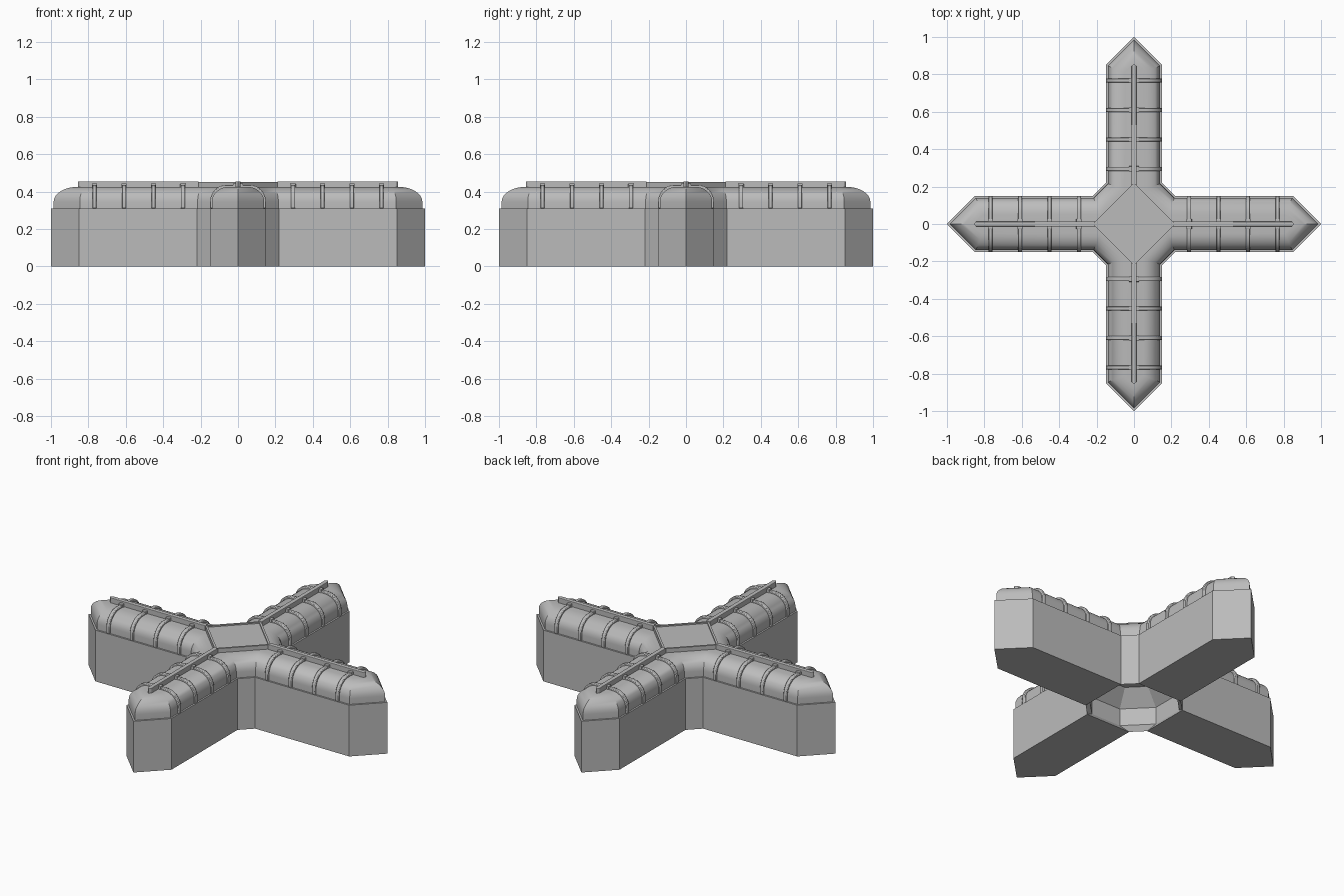
import bpy, bmesh, math
from mathutils import Matrix, Vector

cube = bpy.data.objects.get("Cube")
if cube:
    bpy.data.objects.remove(cube, do_unlink=True)

grey = bpy.data.materials.new("stone_grey")
grey.use_nodes = True
grey.diffuse_color = (0.5, 0.5, 0.5, 1)
grey.node_tree.nodes["Principled BSDF"].inputs["Base Color"].default_value = (0.5, 0.5, 0.5, 1)

W, SHOULDER, NOTCH, EAVE = 0.15, 0.85, 0.22, 0.31
TURNS = [Matrix.Rotation(k * math.pi / 2, 4, 'Z') for k in range(4)]


def footprint(d, z):
    """Cross outline with pointed arms, moved inward by d."""
    t = math.tan(math.pi / 8) * d
    arm = [(W - d, NOTCH - t), (W - d, SHOULDER - t), (0, 1 - math.sqrt(2) * d),
           (d - W, SHOULDER - t), (d - W, NOTCH - t)]
    return [m @ Vector((x, y, z)) for m in TURNS for x, y in arm]


def add_loop(bm, points):
    return [bm.verts.new(p) for p in points]


def bridge(bm, a, b):
    n = len(a)
    for i in range(n):
        j = (i + 1) % n
        bm.faces.new((a[i], a[j], b[j], b[i]))


def finish(bm, name, bevel=0, smooth=False):
    bmesh.ops.recalc_face_normals(bm, faces=bm.faces)
    mesh = bpy.data.meshes.new(name)
    bm.to_mesh(mesh)
    bm.free()
    obj = bpy.data.objects.new(name, mesh)
    bpy.context.collection.objects.link(obj)
    mesh.materials.append(grey)
    if bevel:
        mod = obj.modifiers.new("soft_edges", 'BEVEL')
        mod.width, mod.segments = bevel, 2
        mod.limit_method = 'ANGLE'
        mod.angle_limit = math.radians(40)
    if smooth:
        bpy.ops.object.select_all(action='DESELECT')
        obj.select_set(True)
        bpy.context.view_layer.objects.active = obj
        bpy.ops.object.shade_smooth_by_angle(angle=math.radians(32))
    return obj


def prism(bm, outline, z0, z1):
    a = add_loop(bm, [(x, y, z0) for x, y in outline])
    b = add_loop(bm, [(x, y, z1) for x, y in outline])
    bridge(bm, a, b)
    bm.faces.new(a[::-1])
    bm.faces.new(b)


# Walls with a ledge under the roof and a vaulted hollow below the crossing
bm = bmesh.new()
base = add_loop(bm, footprint(0, 0))
top = add_loop(bm, footprint(0, EAVE))
ledge = add_loop(bm, footprint(0.02, EAVE))
bridge(bm, base, top)
bridge(bm, top, ledge)
for k in range(4):
    bm.faces.new(base[5 * k:5 * k + 5])
ring = [v for k in range(4) for v in (base[5 * k], base[5 * k + 4])]
for apothem, z in ((0.24, 0.03), (0.24, 0.135), (0.153, 0.22)):
    r = apothem / math.cos(math.pi / 8)
    angles = [math.pi * (3 + 2 * i) / 8 for i in range(8)]
    upper = add_loop(bm, [(r * math.cos(a), r * math.sin(a), z) for a in angles])
    bridge(bm, ring, upper)
    ring = upper
bm.faces.new(ring)
finish(bm, "cross_walls")

# Rounded roof following the outline
STEPS = 8
arc = [(0.01, EAVE)]
for i in range(STEPS + 1):
    t = i / STEPS * math.pi / 2
    arc.append((0.01 + 0.09 * (1 - math.cos(t)), 0.345 + 0.08 * math.sin(t)))
bm = bmesh.new()
loops = [add_loop(bm, footprint(d, z)) for d, z in arc]
for a, b in zip(loops, loops[1:]):
    bridge(bm, a, b)
bm.faces.new(loops[-1])
finish(bm, "rounded_roof", smooth=True)

# Flat diamond plate over the crossing, with a raised edge
bm = bmesh.new()
rims = [(NOTCH, 0.41), (NOTCH, 0.45), (NOTCH - 0.017, 0.45), (NOTCH - 0.017, 0.443)]
loops = [add_loop(bm, [m @ Vector((r, 0, z)) for m in TURNS]) for r, z in rims]
for a, b in zip(loops, loops[1:]):
    bridge(bm, a, b)
bm.faces.new(loops[-1])
finish(bm, "crossing_plate")

# Ribs, ridge rails and clasps on each arm
half = [(W - d + 0.01, z + (0.011 if z > 0.345 else 0) * (z - 0.345) / 0.08) for d, z in arc]
arch = half + [(-x, z) for x, z in reversed(half)]
for side, m in zip(("back", "left", "front", "right"),
                   (TURNS[0], TURNS[3], TURNS[2], TURNS[1])):
    bm = bmesh.new()
    clasps = bmesh.new()
    for y in (0.295, 0.452, 0.61, 0.767):
        a = add_loop(bm, [(x, y - 0.011, z) for x, z in arch])
        b = add_loop(bm, [(x, y + 0.011, z) for x, z in arch])
        bridge(bm, a, b)
        bm.faces.new(a)
        bm.faces.new(b[::-1])
        prism(clasps, [(-0.028, y - 0.014), (0.028, y - 0.014),
                       (0.028, y + 0.014), (-0.028, y + 0.014)], 0.42, 0.444)
    finish(bm, side + "_ribs", bevel=0.004, smooth=True).matrix_world = m
    finish(clasps, side + "_rib_clasps", bevel=0.003).matrix_world = m

    rail = bmesh.new()
    prism(rail, [(-0.013, 0.21), (0.013, 0.21), (0.013, 0.845),
                 (0, 0.858), (-0.013, 0.845)], 0.415, 0.455)
    finish(rail, side + "_ridge_rail", bevel=0.003).matrix_world = m
